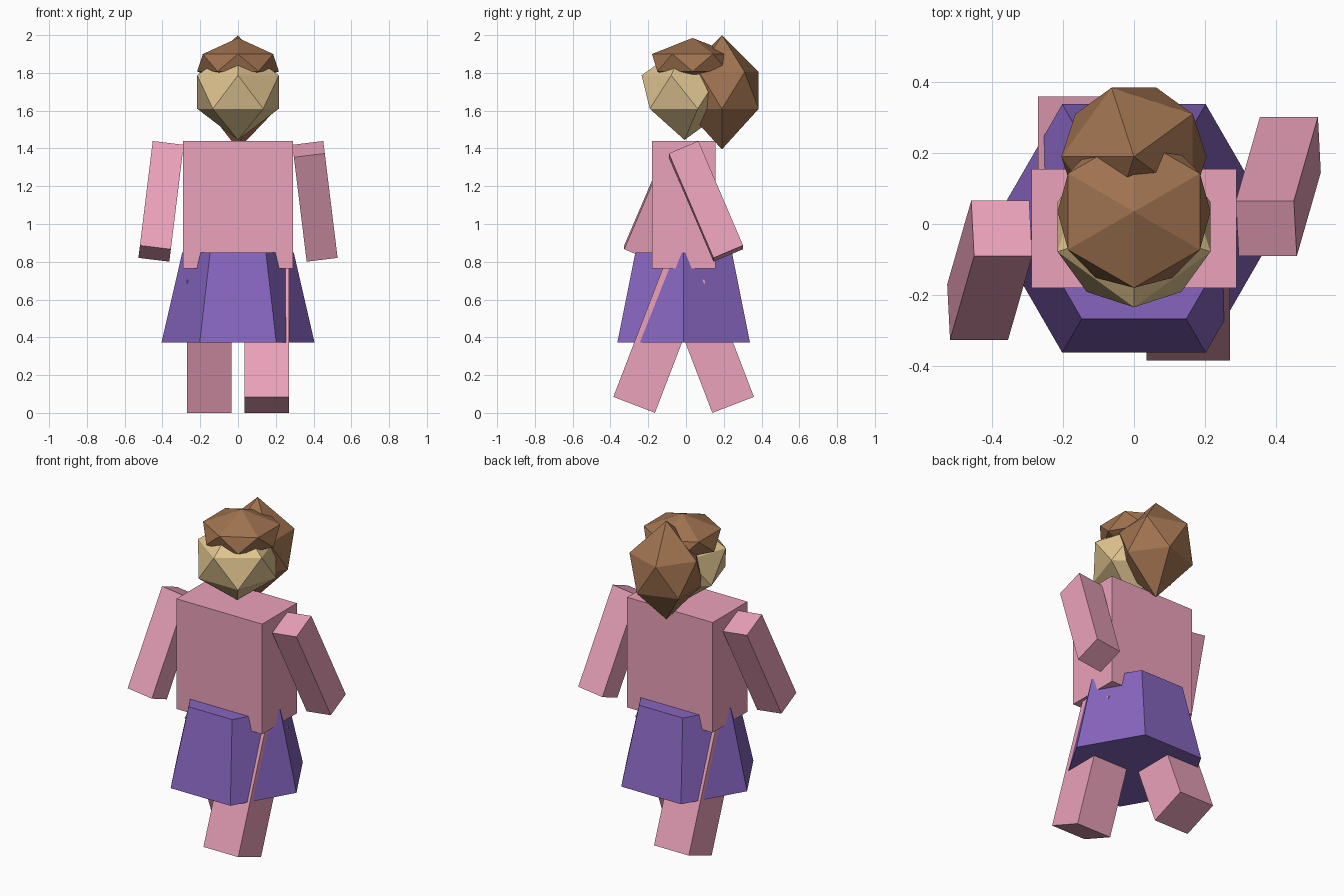
import bpy, bmesh
from math import cos, sin, radians

if "Cube" in bpy.data.objects:
    bpy.data.objects.remove(bpy.data.objects["Cube"])


def material(name, rgb):
    m = bpy.data.materials.new(name)
    m.diffuse_color = (*rgb, 1)
    m.use_nodes = True
    m.node_tree.nodes["Principled BSDF"].inputs["Base Color"].default_value = m.diffuse_color
    return m


PINK = material("pink", (0.83, 0.36, 0.49))
PURPLE = material("purple", (0.24, 0.13, 0.52))
BROWN = material("brown", (0.35, 0.17, 0.08))
TAN = material("tan", (0.75, 0.56, 0.28))
CY = -0.0125  # depth of the body's middle


def add_object(name, bm, mat):
    mesh = bpy.data.meshes.new(name)
    bm.to_mesh(mesh)
    bm.free()
    mesh.materials.append(mat)
    ob = bpy.data.objects.new(name, mesh)
    bpy.context.collection.objects.link(ob)
    return ob


def box(name, size, loc, mat, rot=(0, 0, 0)):
    bm = bmesh.new()
    bmesh.ops.create_cube(bm, size=1)
    bmesh.ops.scale(bm, vec=size, verts=bm.verts)
    ob = add_object(name, bm, mat)
    ob.location = loc
    ob.rotation_euler = [radians(a) for a in rot]
    return ob


def faceted(name, cy, sides, rings, poles, mat):
    """Convex solid through polygon rings (z, radius, start angle) and pole heights."""
    bm = bmesh.new()
    for z, r, start in rings:
        for i in range(sides):
            a = radians(start + 360 * i / sides)
            bm.verts.new((r * cos(a), cy + r * sin(a), z))
    for z in poles:
        bm.verts.new((0, cy, z))
    bmesh.ops.convex_hull(bm, input=bm.verts)
    bmesh.ops.dissolve_limit(bm, angle_limit=radians(1), verts=bm.verts, edges=bm.edges)
    bmesh.ops.recalc_face_normals(bm, faces=bm.faces)
    return add_object(name, bm, mat)


# torso and skirt
box("torso", (0.58, 0.336, 0.675), (0, CY, 1.1025), PINK)
faceted("skirt", CY, 6, [(0.373, 0.405, 0), (0.85, 0.295, 0)], [], PURPLE)

# swinging arms and legs, opposite on each side
LEG = 0.75
for side, label in ((-1, "left"), (1, "right")):
    box(label + "_arm", (0.165, 0.17, 0.605), (side * 0.4075, CY + side * 0.118, 1.12),
        PINK, (side * 23, -side * 7, 0))
    tilt = radians(21)
    box(label + "_leg", (0.236, 0.236, LEG),
        (side * 0.153, CY - side * (0.262 - LEG / 2 * sin(tilt)), 0.0425 + LEG / 2 * cos(tilt)),
        PINK, (-side * 21, 0, 0))

# head, hair cap and hair bun
faceted("head", -0.008, 5, [(1.787, 0.227, -90), (1.61, 0.227, 90)], [1.445, 1.95], TAN)
faceted("hair_cap", 0.035, 6, [(1.9, 0.215, 30), (1.808, 0.216, 0)], [1.985, 1.72], BROWN)
faceted("hair_bun", 0.19, 5, [(1.805, 0.205, 36), (1.61, 0.205, 0)], [2.0, 1.395], BROWN)
